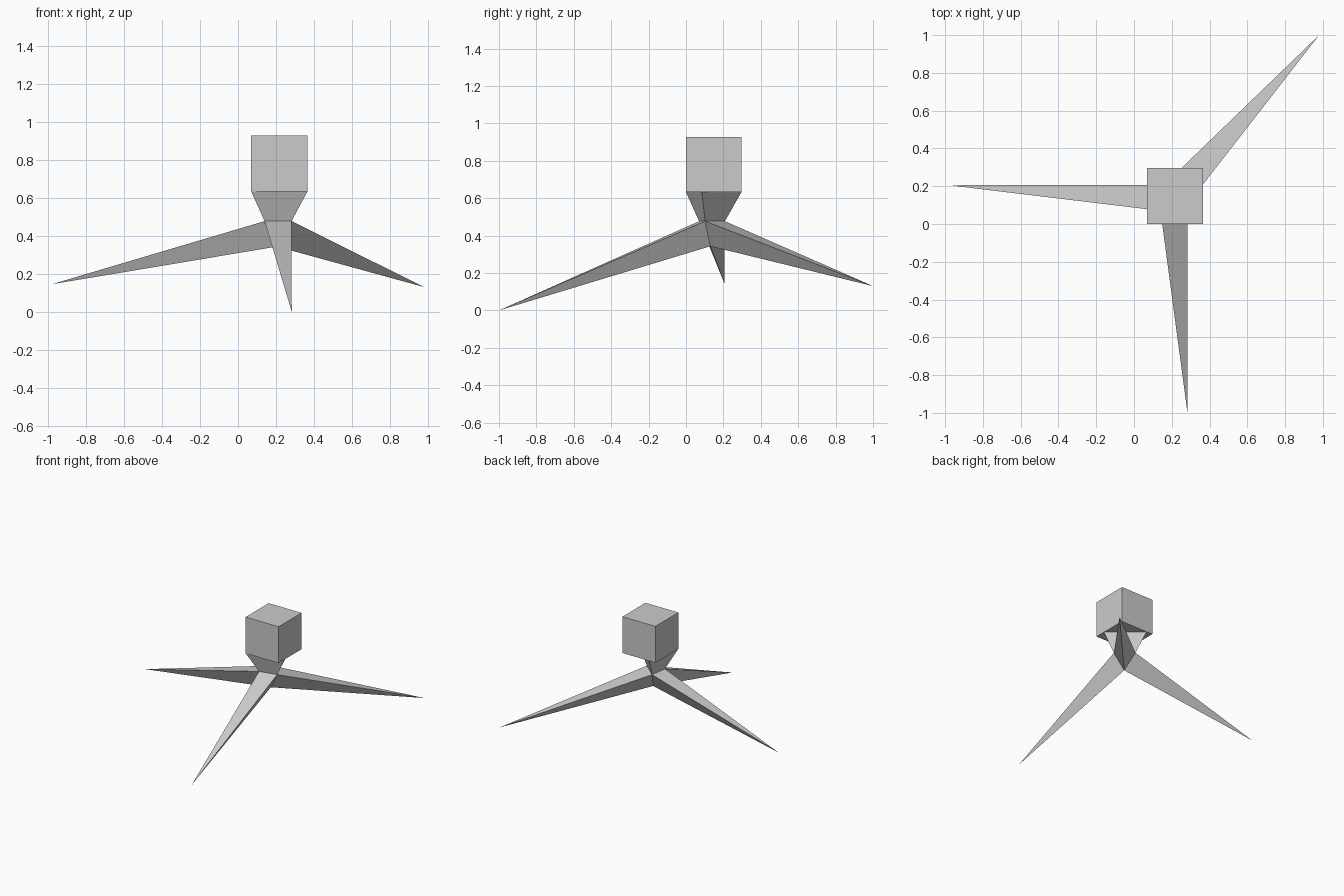
import bpy, bmesh
from mathutils import Vector

if "Cube" in bpy.data.objects:
    bpy.data.objects.remove(bpy.data.objects["Cube"])

grey = bpy.data.materials.new("light_grey")
grey.diffuse_color = (0.6, 0.6, 0.6, 1)
grey.use_nodes = True
grey.node_tree.nodes["Principled BSDF"].inputs["Base Color"].default_value = grey.diffuse_color


def make(name, points, faces):
    """Build a flat-shaded shell with its faces turned away from its middle."""
    bm = bmesh.new()
    verts = [bm.verts.new(p) for p in points]
    middle = sum((v.co for v in verts), Vector()) / len(verts)
    for f in faces:
        face = bm.faces.new([verts[i] for i in f])
        face.normal_update()
        if face.normal.dot(face.calc_center_median() - middle) < 0:
            face.normal_flip()
    mesh = bpy.data.meshes.new(name)
    bm.to_mesh(mesh)
    bm.free()
    mesh.materials.append(grey)
    obj = bpy.data.objects.new(name, mesh)
    bpy.context.collection.objects.link(obj)
    return obj


# Cube head
bpy.ops.mesh.primitive_cube_add(size=0.296, location=(0.217, 0.148, 0.78))
head = bpy.context.object
head.name = "head"
head.data.materials.append(grey)

# Triangular hub shared by neck and legs
a = (0.14, 0.07, 0.477)
b = (0.282, 0.102, 0.477)
c = (0.16, 0.208, 0.477)
low = (0.205, 0.13, 0.343)

# Neck flaring up to the underside of the head
neck_top = [(0.07, 0, 0.632), (0.365, 0.085, 0.632), (0.125, 0.296, 0.632)]
make("neck", [a, b, c] + neck_top,
     [(i, (i + 1) % 3, (i + 1) % 3 + 3, i + 3) for i in range(3)])

# Pointed legs, each growing from one side of the hub
legs = {
    "front_leg": (a, b, (0.283, -1, 0)),
    "back_leg": (b, c, (0.98, 1, 0.13)),
    "left_leg": (c, a, (-0.98, 0.205, 0.145)),
}
for name, (p, q, tip) in legs.items():
    make(name, [p, q, low, tip], [(0, 1, 3), (1, 2, 3), (2, 0, 3)])
